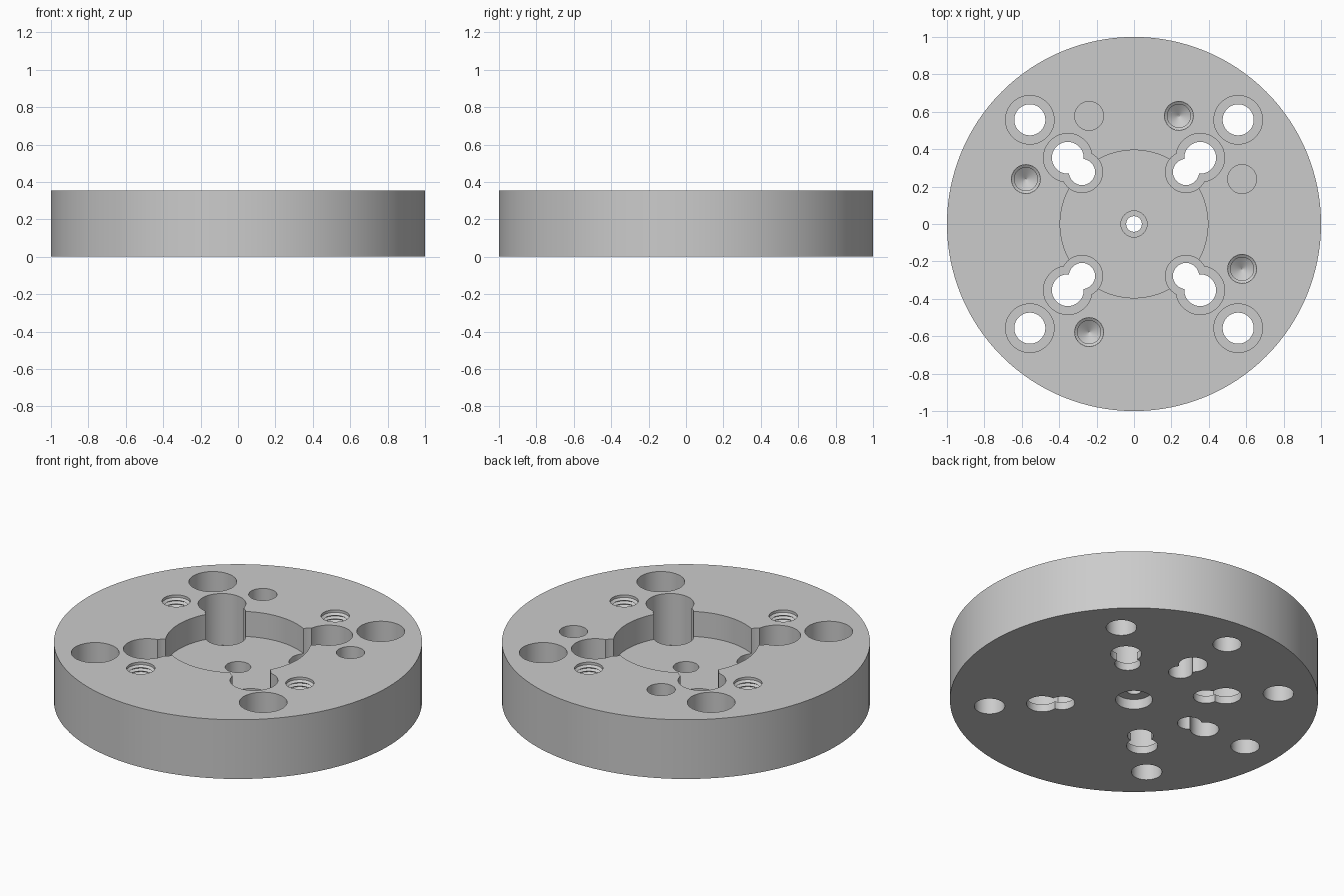
import bpy, bmesh, math

cube = bpy.data.objects.get("Cube")
if cube:
    bpy.data.objects.remove(cube, do_unlink=True)

H = 0.355      # plate thickness
TOP = 0.5      # cutters reach above the plate
LOW = -0.1     # and below it

steel = bpy.data.materials.new("grey_metal")
steel.use_nodes = True
steel.diffuse_color = (0.6, 0.6, 0.6, 1)
steel.node_tree.nodes["Principled BSDF"].inputs["Base Color"].default_value = (0.6, 0.6, 0.6, 1)


def lathe(name, profile, x=0, y=0, sides=48):
    """Closed turned solid from (radius, height) points, bottom to top."""
    bm = bmesh.new()
    rings = []
    for r, z in profile:
        ring = []
        for i in range(sides):
            a = math.tau * i / sides
            ring.append(bm.verts.new((x + r * math.cos(a), y + r * math.sin(a), z)))
        rings.append(ring)
    for a, b in zip(rings, rings[1:]):
        for i in range(sides):
            j = (i + 1) % sides
            bm.faces.new((a[i], a[j], b[j], b[i]))
    bm.faces.new(rings[0][::-1])
    bm.faces.new(rings[-1])
    bmesh.ops.recalc_face_normals(bm, faces=bm.faces[:])
    mesh = bpy.data.meshes.new(name)
    bm.to_mesh(mesh)
    bm.free()
    mesh.materials.append(steel)
    obj = bpy.data.objects.new(name, mesh)
    bpy.context.collection.objects.link(obj)
    return obj


# Round plate
plate = lathe("flange_plate", [(1, 0), (1, H)], sides=128)
bpy.ops.object.select_all(action="DESELECT")
plate.select_set(True)
bpy.context.view_layer.objects.active = plate


def cut(profile, x=0, y=0, sides=48):
    """Subtract a turned solid from the plate."""
    tool = lathe("cutter", profile, x, y, sides)
    tool.hide_render = True
    mod = plate.modifiers.new("cut", "BOOLEAN")
    mod.operation = "DIFFERENCE"
    mod.solver = "EXACT"
    mod.object = tool
    bpy.ops.object.modifier_apply(modifier=mod.name)
    bpy.data.objects.remove(tool, do_unlink=True)


def stepped(r_low, r_high, z):
    """Through hole with a wider bore above height z."""
    return [(r_low, LOW), (r_low, z), (r_high, z), (r_high, TOP)]


# Central recess and stepped centre hole
cut([(0.395, 0.205), (0.395, TOP)], sides=96)
cut(stepped(0.042, 0.07, 0.13))
cut([(0.1, LOW), (0.1, 0.06)])

# Corner bolt holes and keyhole slots
for sx in (-1, 1):
    for sy in (-1, 1):
        cut(stepped(0.083, 0.13, 0.15), sx * 0.557, sy * 0.557)
        cut(stepped(0.085, 0.13, 0.045), sx * 0.354, sy * 0.354)
        cut(stepped(0.07, 0.11, 0.045), sx * 0.278, sy * 0.278)

# Blind holes and blind keyholes in the underside
for dx, dy in ((0, 1), (-1, 0)):
    for dist, r in ((0.788, 0.078), (0.5, 0.078), (0.393, 0.066)):
        cut([(r, LOW), (r, 0.13)], dx * dist, dy * dist)

# Plain dowel holes in the top
for x, y in ((-0.24, 0.578), (0.578, 0.24)):
    cut([(0.077, 0.15), (0.077, TOP)], x, y)

# Threaded holes with conical bottoms
pitch = 0.021
thread = [(0.002, 0.1)]
for i in range(10):
    thread.append((0.062, 0.14 + i * pitch))
    thread.append((0.077, 0.14 + (i + 0.5) * pitch))
thread.append((0.077, TOP))
for x, y in ((0.24, 0.578), (-0.578, 0.24), (0.578, -0.24), (-0.24, -0.578)):
    cut(thread, x, y, 40)

bpy.ops.object.shade_smooth_by_angle(angle=math.radians(30))
